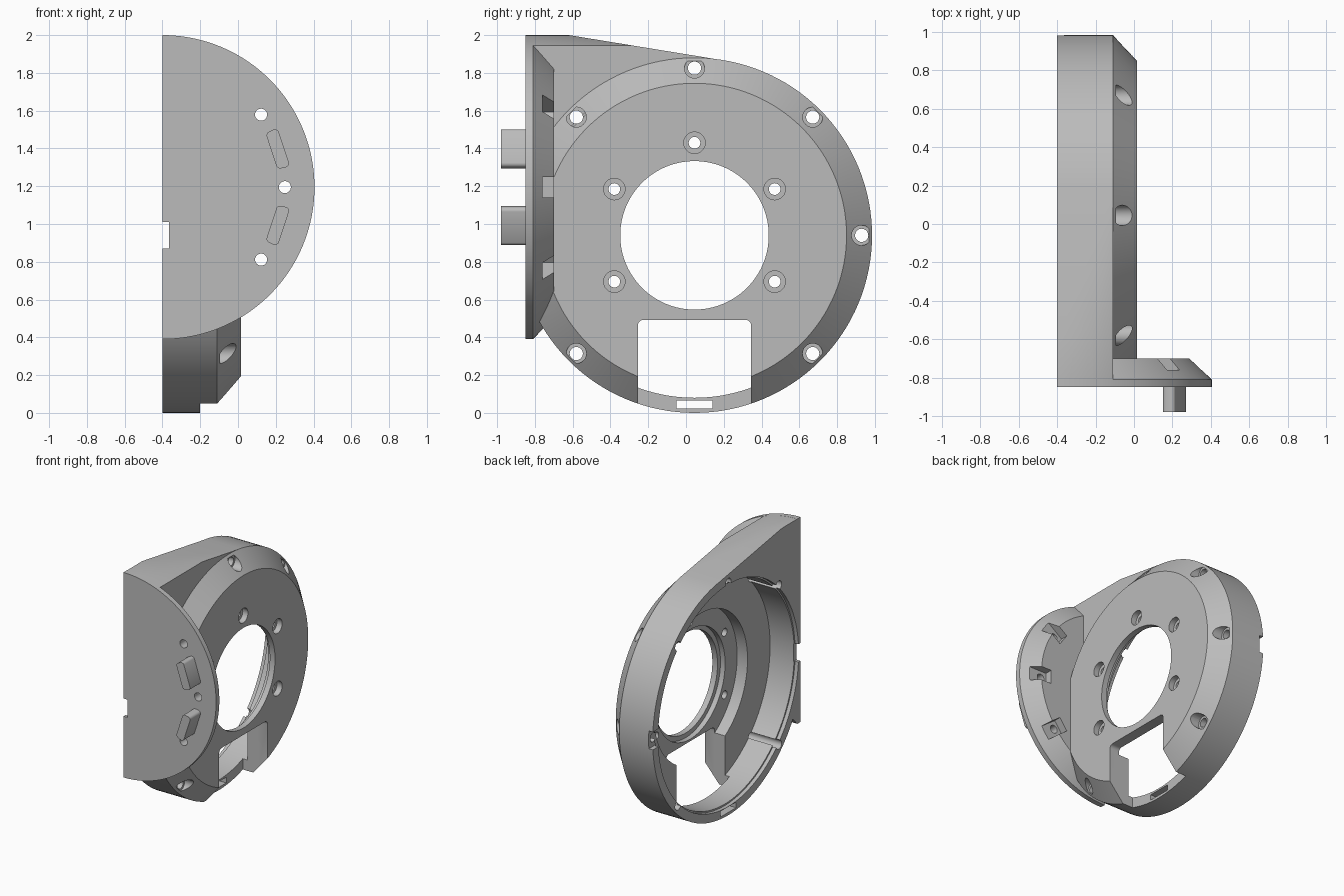
import bpy, bmesh, math
from mathutils import Matrix, Vector

if "Cube" in bpy.data.objects:
    bpy.data.objects.remove(bpy.data.objects["Cube"], do_unlink=True)

grey = bpy.data.materials.new("plain grey")
grey.use_nodes = True
COLOUR = (0.5, 0.5, 0.5, 1)
grey.diffuse_color = COLOUR
grey.node_tree.nodes["Principled BSDF"].inputs["Base Color"].default_value = COLOUR

CY, CZ = 0.045, 0.94      # housing axis, along x
FX, FZ = -0.40, 1.195     # mounting flange axis, along y
BACK = -0.40              # open side of the housing


def make(name, bm):
    bmesh.ops.recalc_face_normals(bm, faces=bm.faces)
    mesh = bpy.data.meshes.new(name)
    bm.to_mesh(mesh)
    bm.free()
    mesh.materials.append(grey)
    ob = bpy.data.objects.new(name, mesh)
    bpy.context.collection.objects.link(ob)
    return ob


def lathe(name, profile, axis, centre, steps=128):
    """Solid of revolution; profile holds (position along axis, radius)."""
    bm = bmesh.new()
    rings = []
    u, v = (Vector((0, 1, 0)), Vector((0, 0, 1))) if axis == "x" else (Vector((1, 0, 0)), Vector((0, 0, 1)))
    along = Vector((1, 0, 0)) if axis == "x" else Vector((0, 1, 0))
    for t, r in profile:
        ring = []
        for i in range(steps):
            a = math.tau * i / steps
            p = along * t + u * (centre[0] + r * math.cos(a)) + v * (centre[1] + r * math.sin(a))
            ring.append(bm.verts.new(p))
        rings.append(ring)
    for lo, hi in zip(rings, rings[1:]):
        for i in range(steps):
            j = (i + 1) % steps
            bm.faces.new((lo[i], lo[j], hi[j], hi[i]))
    bm.faces.new(rings[0])
    bm.faces.new(rings[-1])
    return make(name, bm)


def rod(name, axis, centre, r, start, end, steps=128):
    return lathe(name, [(start, r), (end, r)], axis, centre, steps)


def prism(name, points, offset):
    """Flat outline pushed along a vector."""
    bm = bmesh.new()
    face = bm.faces.new([bm.verts.new(p) for p in points])
    new = bmesh.ops.extrude_face_region(bm, geom=[face])["geom"]
    bmesh.ops.translate(bm, vec=offset, verts=[g for g in new if isinstance(g, bmesh.types.BMVert)])
    return make(name, bm)


def box(name, lo, hi, turn=None):
    bm = bmesh.new()
    bmesh.ops.create_cube(bm, size=1)
    lo, hi = Vector(lo), Vector(hi)
    bm.transform(Matrix.Translation((lo + hi) / 2) @ Matrix.Diagonal((*(hi - lo), 1)))
    if turn:
        bm.transform(turn)
    return make(name, bm)


def combine(ob, other, operation="DIFFERENCE"):
    mod = ob.modifiers.new("combine", "BOOLEAN")
    mod.operation, mod.object, mod.solver = operation, other, "EXACT"
    bpy.context.view_layer.objects.active = ob
    bpy.ops.object.modifier_apply(modifier=mod.name)
    bpy.data.objects.remove(other, do_unlink=True)


def polar(r, degrees, centre):
    a = math.radians(degrees)
    return centre[0] + r * math.cos(a), centre[1] + r * math.sin(a)


# Round housing with a chamfered outer face
body = lathe("housing", [(-0.5, 0.94), (-0.11, 0.94), (0.015, 0.805)], "x", (CY, CZ))
combine(body, box("front_trim", (-1, -1.2, -1), (1, -0.84, 3)))

# Sloped shoulder joining the housing to the flange
outline = [(-0.83, 0.94), (-0.83, 2.033), (-0.62, 2.0), (0.195, 1.867), (0.045, 0.94)]
shoulder = prism("shoulder", [(-0.5, y, z) for y, z in outline], (0.39, 0, 0))
combine(shoulder, rod("shoulder_limit", "y", (FX, FZ), 0.8045, -1.2, 1.2, 160), "INTERSECT")
combine(body, shoulder, "UNION")

# Half-round mounting flange with a chamfered rear edge
flange = lathe("flange", [(-0.85, 0.805), (-0.81, 0.805), (-0.70, 0.69)], "y", (FX, FZ), 160)
combine(flange, box("flange_half", (-2, -2, -1), (-0.47, 2, 3)))
combine(body, flange, "UNION")
combine(body, box("back_trim", (-2, -2, -1), (BACK, 2, 3)))

# Stepped cavity and central opening
for r, start, end in ((0.872, -0.6, -0.37), (0.86, -0.6, -0.16), (0.58, -0.6, -0.07),
                      (0.43, -0.6, -0.03), (0.393, -0.6, 0.2)):
    combine(body, rod("cavity_cutter", "x", (CY, CZ), r, start, end))

# Rounded window at the bottom of the face
window = [(CY - 0.3, -0.2), (CY + 0.3, -0.2)]
for side, first in ((1, 0), (-1, 90)):
    for k in range(5):
        window.append(polar(0.03, first + k * 22.5, (CY + side * 0.27, 0.463)))
combine(body, prism("window_cutter", [(-0.2, y, z) for y, z in window], (0.5, 0, 0)))

# Rim notches
combine(body, box("rim_slot", (-0.6, CY - 0.095, 0.022), (0, CY + 0.095, 0.066)))
combine(body, box("side_notch", (-0.6, -2, 0.87), (-0.365, 2, 1.01)))

# Counterbored screw holes around the chamfer and the opening
screws = [(0.885, a, 0.035, 0.053, -0.095) for a in (0, 45, 90, 135, 225, 315)]
screws += [(0.49, a, 0.031, 0.057, -0.03) for a in (30, 90, 150, 210, 330)]
for r, angle, small, large, seat in screws:
    spot = polar(r, angle, (CY, CZ))
    combine(body, rod("screw_cutter", "x", spot, small, -0.6, 0.2, 24))
    combine(body, rod("seat_cutter", "x", spot, large, seat, 0.2, 32))

# Flange holes with pockets open to the chamfered edge
for angle in (-36.3, 0, 36.3):
    spot = polar(0.648, angle, (FX, FZ))
    combine(body, rod("bolt_cutter", "y", spot, 0.032, -1.1, -0.6, 24))
    turn = Matrix.Translation((spot[0], 0, spot[1])) @ Matrix.Rotation(math.radians(-angle), 4, "Y")
    combine(body, box("pocket_cutter", (-0.05, -0.76, -0.055), (0.3, -0.6, 0.055), turn))

# Curved locating pegs on the flange front
pegs = []
for name, side in (("upper_peg", 1), ("lower_peg", -1)):
    points = []
    corners = ((0.66, 11, -90), (0.66, 25.5, 0), (0.635, 25.5, 90), (0.635, 11, 180))
    for r, angle, first in corners:
        centre = polar(r, angle, (0, 0))
        for k in range(5):
            x, z = polar(0.022, angle + first + k * 22.5, centre)
            points.append((FX + x, -0.98, FZ + side * z))
    pegs.append(prism(name, points, (0, 0.15, 0)))

for ob in [body] + pegs:
    bpy.ops.object.select_all(action="DESELECT")
    ob.select_set(True)
    bpy.context.view_layer.objects.active = ob
    bpy.ops.object.shade_smooth_by_angle(angle=math.radians(25))
